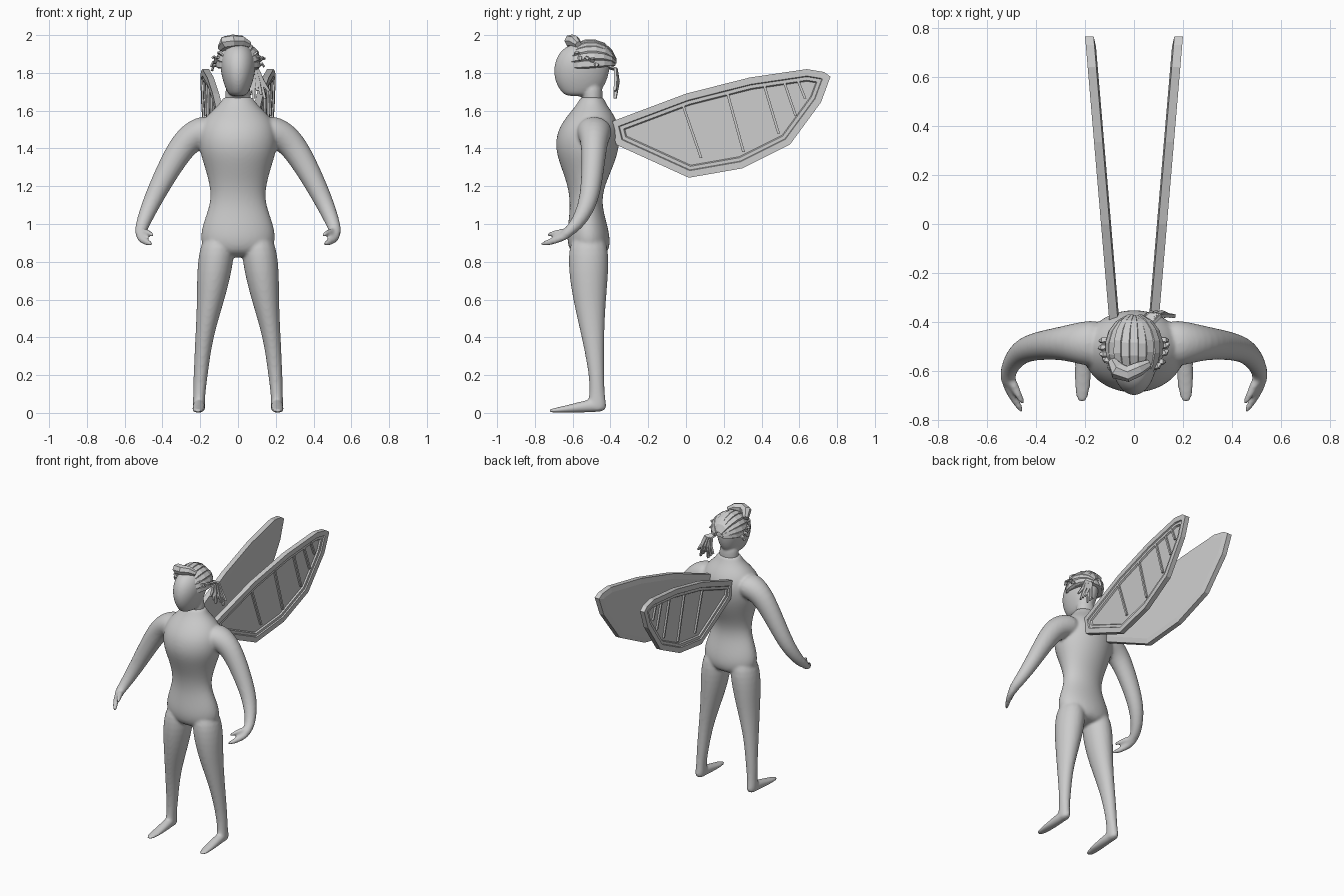
import bpy, bmesh, math, random
from mathutils import Vector

random.seed(4)
if "Cube" in bpy.data.objects:
    bpy.data.objects.remove(bpy.data.objects["Cube"])

grey = bpy.data.materials.new("plain grey")
grey.use_nodes = True
GREY = (0.6, 0.6, 0.6, 1)
grey.diffuse_color = GREY
grey.node_tree.nodes["Principled BSDF"].inputs["Base Color"].default_value = GREY


def finish(name, bm, smooth=False):
    bmesh.ops.recalc_face_normals(bm, faces=bm.faces)
    mesh = bpy.data.meshes.new(name)
    bm.to_mesh(mesh)
    bm.free()
    mesh.materials.append(grey)
    for p in mesh.polygons:
        p.use_smooth = smooth
    ob = bpy.data.objects.new(name, mesh)
    bpy.context.collection.objects.link(ob)
    return ob


def skin(bm, rings):
    """Join equal rings of points into a closed tube."""
    loops = [[bm.verts.new(p) for p in ring] for ring in rings]
    n = len(loops[0])
    for a, b in zip(loops, loops[1:]):
        for i in range(n):
            j = (i + 1) % n
            bm.faces.new((a[i], a[j], b[j], b[i]))
    bm.faces.new(loops[0][::-1])
    bm.faces.new(loops[-1])


def ellipse(centre, u, v, n=14):
    return [centre + u * math.cos(k * math.tau / n) + v * math.sin(k * math.tau / n)
            for k in range(n)]


def level_loft(bm, rows):
    """Rows: z, x centre, half width, front y, back y."""
    skin(bm, [ellipse(Vector((cx, (f + b) / 2, z)), Vector((w, 0, 0)),
                      Vector((0, (b - f) / 2, 0))) for z, cx, w, f, b in rows])


def limb(bm, rows, side=1, up=Vector((0, 1, 0)), n=14):
    """Rows: x, y, z, radius across, radius along 'up'; rings follow the path."""
    pts = [Vector((r[0] * side, r[1], r[2])) for r in rows]
    rings = []
    for i, r in enumerate(rows):
        t = (pts[min(i + 1, len(pts) - 1)] - pts[max(i - 1, 0)]).normalized()
        u = t.cross(up).normalized()
        rings.append(ellipse(pts[i], u * r[3], u.cross(t) * r[4], n))
    skin(bm, rings)


def fuse(ob, voxel, repeat):
    """Blend overlapping volumes into one smooth skin."""
    ob.modifiers.new("round", 'SUBSURF').levels = 2
    m = ob.modifiers.new("fuse", 'REMESH')
    m.mode, m.voxel_size, m.use_smooth_shade = 'VOXEL', voxel, True
    m = ob.modifiers.new("relax", 'SMOOTH')
    m.factor, m.iterations = 0.5, repeat


# Body: torso, arms, hands, legs and feet
bm = bmesh.new()
level_loft(bm, [
    (0.82, 0, .15, -.60, -.42), (0.90, 0, .212, -.637, -.392), (1.0, 0, .192, -.627, -.415),
    (1.08, 0, .160, -.617, -.438), (1.15, 0, .147, -.620, -.44), (1.22, 0, .158, -.635, -.42),
    (1.30, 0, .180, -.665, -.383), (1.40, 0, .215, -.70, -.348), (1.50, 0, .215, -.685, -.342),
    (1.57, 0, .175, -.635, -.372), (1.62, 0, .115, -.59, -.41), (1.66, 0, .085, -.565, -.432),
    (1.675, 0, .078, -.558, -.436)])
for s in (-1, 1):
    limb(bm, [(.12, -.49, 1.50, .08, .10), (.20, -.485, 1.485, .09, .095),
              (.285, -.485, 1.435, .078, .07), (.385, -.495, 1.26, .062, .06),
              (.46, -.515, 1.11, .050, .052), (.505, -.575, 1.00, .038, .038),
              (.517, -.625, .955, .033, .028), (.505, -.665, .93, .030, .022)], s)
    limb(bm, [(.52, -.60, .965, .026, .026), (.515, -.66, .925, .026, .022),
              (.485, -.72, .905, .020, .016), (.452, -.772, .89, .012, .010)], s)
    limb(bm, [(.505, -.625, .96, .022, .022), (.48, -.68, .955, .018, .018),
              (.448, -.742, .94, .011, .011)], s)
    level_loft(bm, [(z, cx * s, w, f, b) for z, cx, w, f, b in (
        (0.96, .10, .085, -.61, -.42), (0.80, .119, .102, -.632, -.402),
        (0.60, .143, .075, -.602, -.422), (0.40, .180, .047, -.553, -.433),
        (0.20, .198, .039, -.513, -.432), (0.10, .205, .032, -.512, -.430),
        (0.05, .207, .034, -.520, -.420), (0.004, .207, .033, -.52, -.42))])
    limb(bm, [(.207, -.425, .03, .026, .024), (.207, -.49, .04, .034, .038),
              (.207, -.56, .03, .035, .030), (.210, -.65, .018, .036, .018),
              (.212, -.71, .012, .026, .011), (.212, -.728, .010, .012, .007)],
         s, Vector((0, 0, 1)))
fuse(finish("body", bm, True), 0.009, 6)

# Head with a short neck
bm = bmesh.new()
level_loft(bm, [
    (1.675, 0, .04, -.635, -.50), (1.70, 0, .060, -.665, -.45), (1.75, 0, .080, -.695, -.418),
    (1.81, 0, .095, -.706, -.40), (1.87, 0, .097, -.695, -.395), (1.92, 0, .08, -.665, -.41),
    (1.955, 0, .045, -.61, -.46)])
level_loft(bm, [(1.62, 0, .07, -.55, -.44), (1.67, 0, .068, -.55, -.44),
                (1.76, 0, .07, -.56, -.44)])
fuse(finish("head", bm, True), 0.008, 3)

# Hair: scalp cap with overlapping locks swept back to a tie
centre, radii = Vector((0, -.505, 1.84)), Vector((.108, .125, .125))


def scalp(a, phi, lift=1.0):
    d = Vector((math.sin(a) * math.sin(phi), -math.cos(phi), math.cos(a) * math.sin(phi)))
    return centre + d * radii * lift


def lock(bm, pts, width, thick, outward):
    """Tapered flat strand with a four-sided section."""
    rings = []
    last = len(pts) - 1
    for i, p in enumerate(pts):
        t = (pts[min(i + 1, last)] - pts[max(i - 1, 0)]).normalized()
        out = outward(p)
        u = t.cross(out).normalized()
        w = width * (0.35 + 0.65 * math.sin(math.pi * (0.2 + 0.75 * i / last)))
        v = u.cross(t) * thick
        rings.append([p - u * w - v, p + u * w - v, p + u * w * .7 + v, p - u * w * .7 + v])
    skin(bm, rings)


def from_scalp(p):
    return (p - centre).normalized()


bm = bmesh.new()
skin(bm, [[scalp(math.radians(a), math.radians(phi), .98) for a in range(-96, 97, 16)]
          for phi in range(30, 171, 20)])
finish("hair_cap", bm)

bm = bmesh.new()
for k in range(11):
    a = math.radians(-90 + 18 * k)
    lift = 1.0 + random.uniform(0.02, 0.09)
    first = 35 + random.uniform(-6, 8)
    lock(bm, [scalp(a * (1 - .1 * j / 6), math.radians(first + (165 - first) * j / 6), lift)
              for j in range(7)], .023, .007, from_scalp)
finish("hair_locks", bm)

# Rolled fringe above the forehead
bm = bmesh.new()
limb(bm, [(-.09, -.56, 1.93, .02, .02), (-.065, -.60, 1.962, .036, .036),
          (-.025, -.61, 1.970, .034, .034), (.02, -.59, 1.968, .030, .030),
          (.06, -.57, 1.95, .018, .018)], up=Vector((0, 0, 1)), n=7)
finish("hair_fringe", bm)

# Loose tufts at the sides
bm = bmesh.new()
for s in (-1, 1):
    for k in range(5):
        base = scalp(s * math.radians(62 + 7 * k), math.radians(50 + 14 * k), 1.0)
        tip = base + Vector((s * .035, random.uniform(-.03, .02), random.uniform(-.035, .03)))
        mid = (base + tip) / 2 + Vector((s * .008, 0, .012))
        lock(bm, [base, mid, tip], .014, .005, lambda p: Vector((0, .3, 1)))
finish("hair_tufts", bm)

# Ponytail hanging from the tie, with spread tips
bm = bmesh.new()
for k in range(7):
    f = k / 6 - .5
    root = Vector((.06 + .02 * f, -.405, 1.83))
    lock(bm, [root, root + Vector((.02 + .02 * f, .035, -.01)),
              root + Vector((.035 + .05 * f, .035 + .01 * (k % 2), -.075)),
              root + Vector((.045 + .10 * f, .03, -.125 - .02 * (k % 3)))],
         .014, .007, lambda p: Vector((.3, 1, .2)))
finish("ponytail", bm)

# Wings: thick leaf-shaped plates with a stepped frame and ribs outside
OUTLINE = [(-.40, 1.54), (0, 1.69), (.335, 1.775), (.64, 1.82), (.73, 1.805), (.765, 1.78),
           (.715, 1.645), (.55, 1.42), (.30, 1.295), (.015, 1.245), (-.37, 1.42)]
RIBS = [((-.015, 1.625), (.08, 1.35)), ((.22, 1.69), (.305, 1.38)), ((.415, 1.73), (.49, 1.48)),
        ((.52, 1.75), (.58, 1.575)), ((.59, 1.765), (.63, 1.665))]


def on_wing(y, z, depth=0):
    return Vector((.103 + .085 * (y + .37) - depth, y, z))


def inset(bm, face, steps):
    for width, depth in steps:
        bmesh.ops.inset_region(bm, faces=[face], thickness=width, depth=depth,
                               use_even_offset=True)


bm = bmesh.new()
skin(bm, [[on_wing(y, z, d) for y, z in OUTLINE] for d in (.035, 0)])
bmesh.ops.recalc_face_normals(bm, faces=bm.faces)
inner, outer = sorted((f for f in bm.faces if len(f.verts) > 4), key=lambda f: f.normal.x)
inset(bm, outer, [(.036, 0), (.004, -.008), (.018, 0), (.006, -.010)])
inset(bm, inner, [(.035, .006)])
wings = finish("wings", bm)

bm = bmesh.new()
for (y0, z0), (y1, z1) in RIBS:
    skin(bm, [[on_wing(y + e, z, d) for e, d in ((-.007, .022), (.007, .022),
                                               (.007, .006), (-.007, .006))]
              for y, z in ((y0, z0), (y1, z1))])
ribs = finish("wing_ribs", bm)
for ob in (wings, ribs):
    ob.modifiers.new("other side", 'MIRROR')
